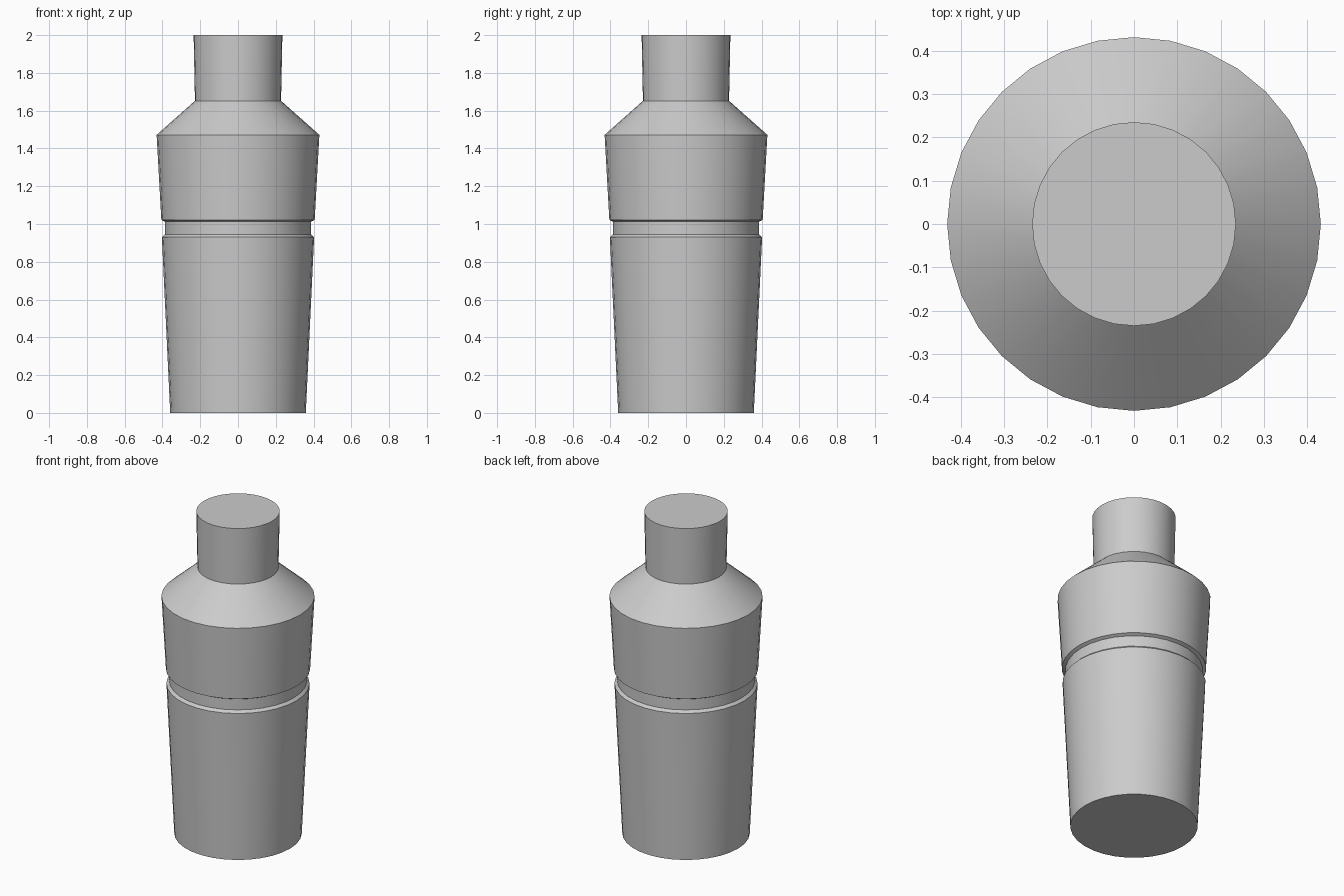
import bpy, bmesh
from math import cos, sin, tau, radians

if "Cube" in bpy.data.objects:
    bpy.data.objects.remove(bpy.data.objects["Cube"])

SIDES = 32


def lathe(name, profile, cap_bottom=False, cap_top=False):
    """Revolve (radius, z) points around the z axis."""
    bm = bmesh.new()
    rings = [[bm.verts.new((r * cos(tau * i / SIDES), r * sin(tau * i / SIDES), z))
              for i in range(SIDES)] for r, z in profile]
    for low, high in zip(rings, rings[1:]):
        for i in range(SIDES):
            j = (i + 1) % SIDES
            bm.faces.new((low[i], low[j], high[j], high[i]))
    if cap_bottom:
        bm.faces.new(rings[0][::-1])
    if cap_top:
        bm.faces.new(rings[-1])
    mesh = bpy.data.meshes.new(name)
    bm.to_mesh(mesh)
    bm.free()
    obj = bpy.data.objects.new(name, mesh)
    bpy.context.collection.objects.link(obj)
    bpy.ops.object.select_all(action='DESELECT')
    obj.select_set(True)
    bpy.context.view_layer.objects.active = obj
    bpy.ops.object.shade_smooth_by_angle(angle=radians(25))
    return obj


# Tapered cup with the recessed collar above its rim
lathe("cup", [(0.359, 0), (0.403, 0.93), (0.387, 0.945), (0.387, 1.012)],
      cap_bottom=True)

# Lid: lower lip, flared wall, sloping shoulder and neck
lathe("lid", [(0.387, 1.012), (0.406, 1.022), (0.431, 1.472), (0.228, 1.652),
              (0.235, 2.0)], cap_top=True)
